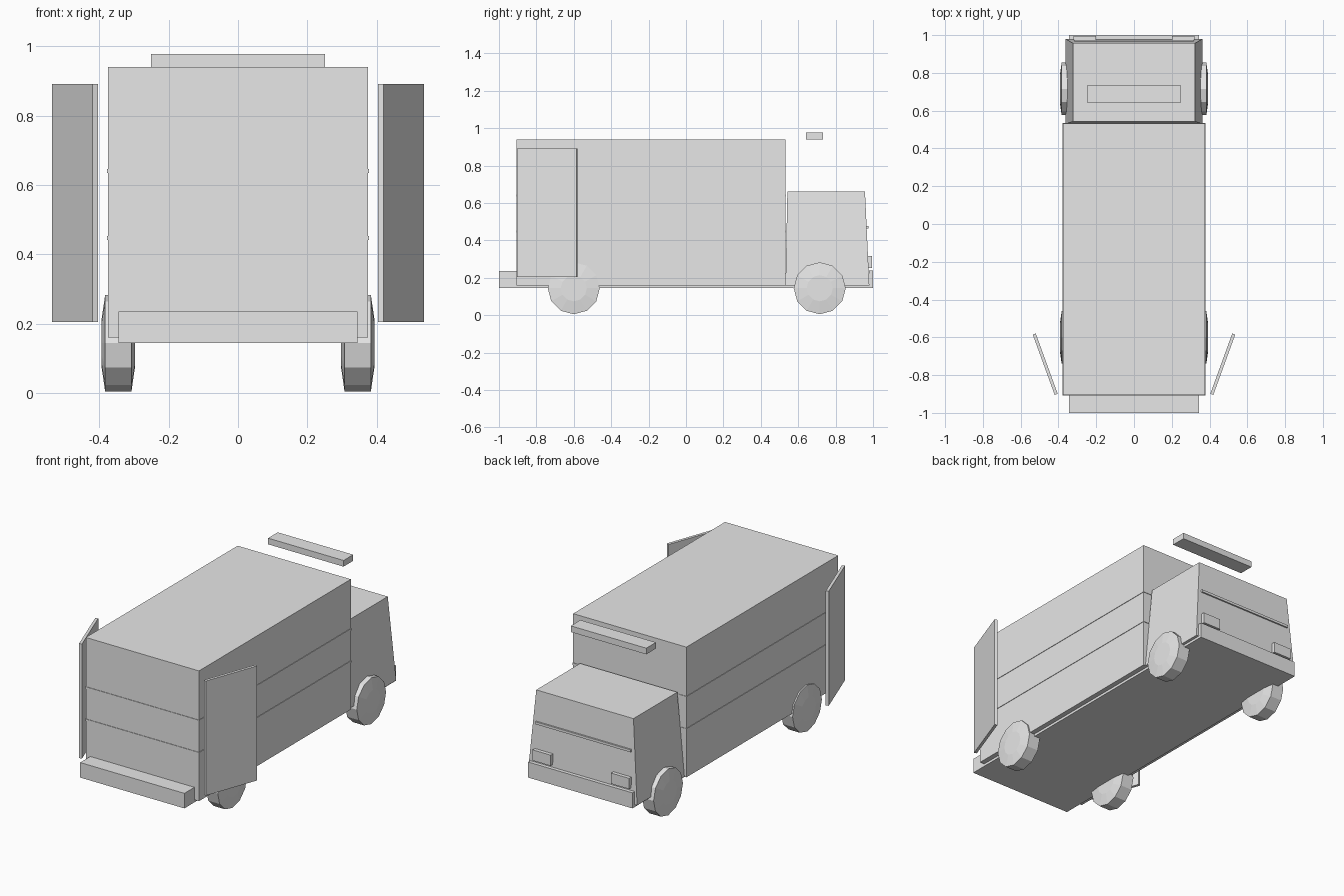
import bpy, bmesh, math
from mathutils import Matrix, Vector

if "Cube" in bpy.data.objects:
    bpy.data.objects.remove(bpy.data.objects["Cube"], do_unlink=True)

grey = bpy.data.materials.new("plain grey")
grey.use_nodes = True
grey.diffuse_color = (0.8, 0.8, 0.8, 1)
grey.node_tree.nodes["Principled BSDF"].inputs["Base Color"].default_value = (0.8, 0.8, 0.8, 1)


def finish(name, bm):
    bmesh.ops.recalc_face_normals(bm, faces=bm.faces)
    mesh = bpy.data.meshes.new(name)
    bm.to_mesh(mesh)
    bm.free()
    mesh.materials.append(grey)
    obj = bpy.data.objects.new(name, mesh)
    bpy.context.collection.objects.link(obj)
    return obj


def box(name, x, y, z, turn=0):
    """Box from (min, max) ranges, optionally turned about its vertical axis."""
    size = [r[1] - r[0] for r in (x, y, z)]
    centre = Vector([(r[0] + r[1]) / 2 for r in (x, y, z)])
    bm = bmesh.new()
    bmesh.ops.create_cube(bm, size=1)
    bmesh.ops.scale(bm, vec=size, verts=bm.verts)
    obj = finish(name, bm)
    obj.location = centre
    obj.rotation_euler.z = turn
    return obj


def wheel(name, x, y):
    """Twelve-sided wheel with a shallow cone and hub on both faces."""
    profile = [(-0.048, 0.07), (-0.038, 0.139), (0.038, 0.139), (0.048, 0.07)]
    bm = bmesh.new()
    rings = []
    for px, r in profile:
        angles = [math.tau * i / 12 for i in range(12)]
        rings.append([bm.verts.new((px, r * math.cos(a), r * math.sin(a))) for a in angles])
    for a, b in zip(rings, rings[1:]):
        for i in range(12):
            j = (i + 1) % 12
            bm.faces.new((a[i], a[j], b[j], b[i]))
    bm.faces.new(rings[0])
    bm.faces.new(rings[-1])
    obj = finish(name, bm)
    obj.location = (x, y, 0.144)


# Cargo body with thin trim bands
box("cargo_body", (-0.375, 0.375), (-0.905, 0.532), (0.16, 0.94))
for label, z in (("upper", 0.64), ("lower", 0.447)):
    box(label + "_trim_band", (-0.378, 0.378), (-0.908, 0.535), (z - 0.006, z + 0.006))

# Chassis, rear step and front bumper
box("chassis", (-0.345, 0.345), (-0.91, 0.98), (0.145, 0.165))
box("rear_step", (-0.345, 0.345), (-1, -0.905), (0.145, 0.235))
box("front_bumper", (-0.345, 0.345), (0.978, 1), (0.145, 0.238))

# Tapered cab
cab = bmesh.new()
bmesh.ops.create_cube(cab, size=1)
for v in cab.verts:
    top, front = v.co.z > 0, v.co.y > 0
    half = 0.322 if top else 0.362
    y = (0.957 if top else 0.98) if front else (0.542 if top else 0.532)
    v.co = (math.copysign(half, v.co.x), y, 0.66 if top else 0.16)
finish("cab", cab)

# Cab front details and roof light bar
box("windscreen_ledge", (-0.315, 0.315), (0.955, 0.975), (0.463, 0.478))
box("roof_light_bar", (-0.25, 0.25), (0.642, 0.733), (0.94, 0.977))

# Parts repeated on both sides
for side, s in (("left", 1), ("right", -1)):
    box(side + "_headlight", sorted((s * 0.2, s * 0.32)), (0.965, 0.995), (0.252, 0.316))
    door = box(side + "_rear_door", (-0.0085, 0.0085), (-0.17, 0.17), (0.205, 0.891), -s * math.radians(20))
    door.location.x, door.location.y = s * 0.47, -0.742
    wheel(side + "_rear_wheel", s * 0.345, -0.6)
    wheel(side + "_front_wheel", s * 0.345, 0.715)
